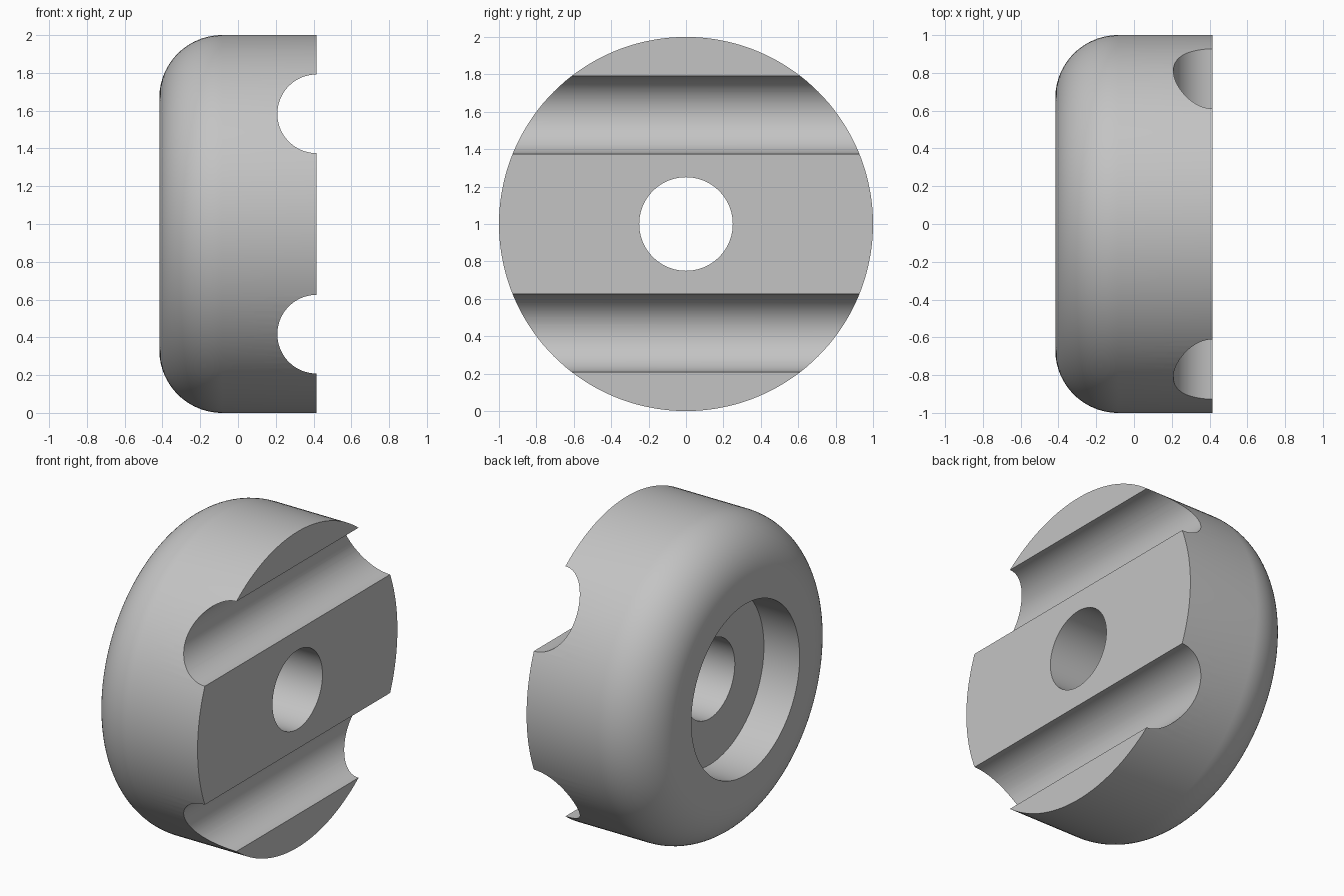
import bpy, bmesh, math
from mathutils import Matrix, Vector

if "Cube" in bpy.data.objects:
    bpy.data.objects.remove(bpy.data.objects["Cube"], do_unlink=True)

U = 1 / 24                      # design unit: the wheel radius is 24 units
RADIUS, HALF = 24 * U, 10 * U   # outer radius, half thickness
HOLE, BORE, DEPTH = 6 * U, 13 * U, 6 * U
FILLET, GROOVE, OFFSET = 8 * U, 5 * U, 14 * U

grey = bpy.data.materials.new("light_grey")
grey.use_nodes = True
grey.diffuse_color = (0.55, 0.55, 0.55, 1)
grey.node_tree.nodes["Principled BSDF"].inputs["Base Color"].default_value = grey.diffuse_color


def make_object(name, bm):
    mesh = bpy.data.meshes.new(name)
    bmesh.ops.recalc_face_normals(bm, faces=bm.faces)
    bm.to_mesh(mesh)
    bm.free()
    mesh.materials.append(grey)
    obj = bpy.data.objects.new(name, mesh)
    bpy.context.collection.objects.link(obj)
    return obj


def lathe(name, profile, steps=144):
    """Spin a closed (x, radius) profile around the x axis through z = 1."""
    bm = bmesh.new()
    verts = [bm.verts.new((x, 0, 1 + r)) for x, r in profile]
    edges = [bm.edges.new((a, b)) for a, b in zip(verts, verts[1:] + verts[:1])]
    bmesh.ops.spin(bm, geom=verts + edges, cent=(0, 0, 1), axis=(1, 0, 0),
                   angle=math.tau, steps=steps)
    bmesh.ops.remove_doubles(bm, verts=bm.verts, dist=1e-5)
    return make_object(name, bm)


# Round body: through hole, counterbore on the left side, rounded rim
fillet = []
for i in range(25):
    a = math.pi / 2 * i / 24
    fillet.append((-HALF + FILLET * (1 - math.cos(a)), RADIUS - FILLET * (1 - math.sin(a))))
profile = [(HALF, HOLE), (-HALF + DEPTH, HOLE), (-HALF + DEPTH, BORE), (-HALF, BORE)]
body = lathe("round_body", profile + fillet + [(HALF, RADIUS)])

# Two half-round grooves across the flat face
for side, label in ((1, "upper"), (-1, "lower")):
    bm = bmesh.new()
    bmesh.ops.create_cone(bm, cap_ends=True, segments=96, radius1=GROOVE, radius2=GROOVE, depth=3)
    place = (Matrix.Translation(Vector((HALF, 0, 1 + side * OFFSET)))
             @ Matrix.Rotation(math.pi / 2, 4, 'X')
             @ Matrix.Rotation(math.pi / 96, 4, 'Z'))
    bmesh.ops.transform(bm, matrix=place, verts=bm.verts)
    cutter = make_object(label + "_groove_cutter", bm)
    cut = body.modifiers.new(label + "_groove", 'BOOLEAN')
    cut.operation, cut.solver, cut.object = 'DIFFERENCE', 'EXACT', cutter
    cutter.hide_render = True

# Apply the cuts and remove the helpers
bpy.ops.object.select_all(action='DESELECT')
body.select_set(True)
bpy.context.view_layer.objects.active = body
for mod in list(body.modifiers):
    helper = mod.object
    bpy.ops.object.modifier_apply(modifier=mod.name)
    bpy.data.objects.remove(helper, do_unlink=True)
bpy.ops.object.shade_smooth_by_angle(angle=math.radians(30))
